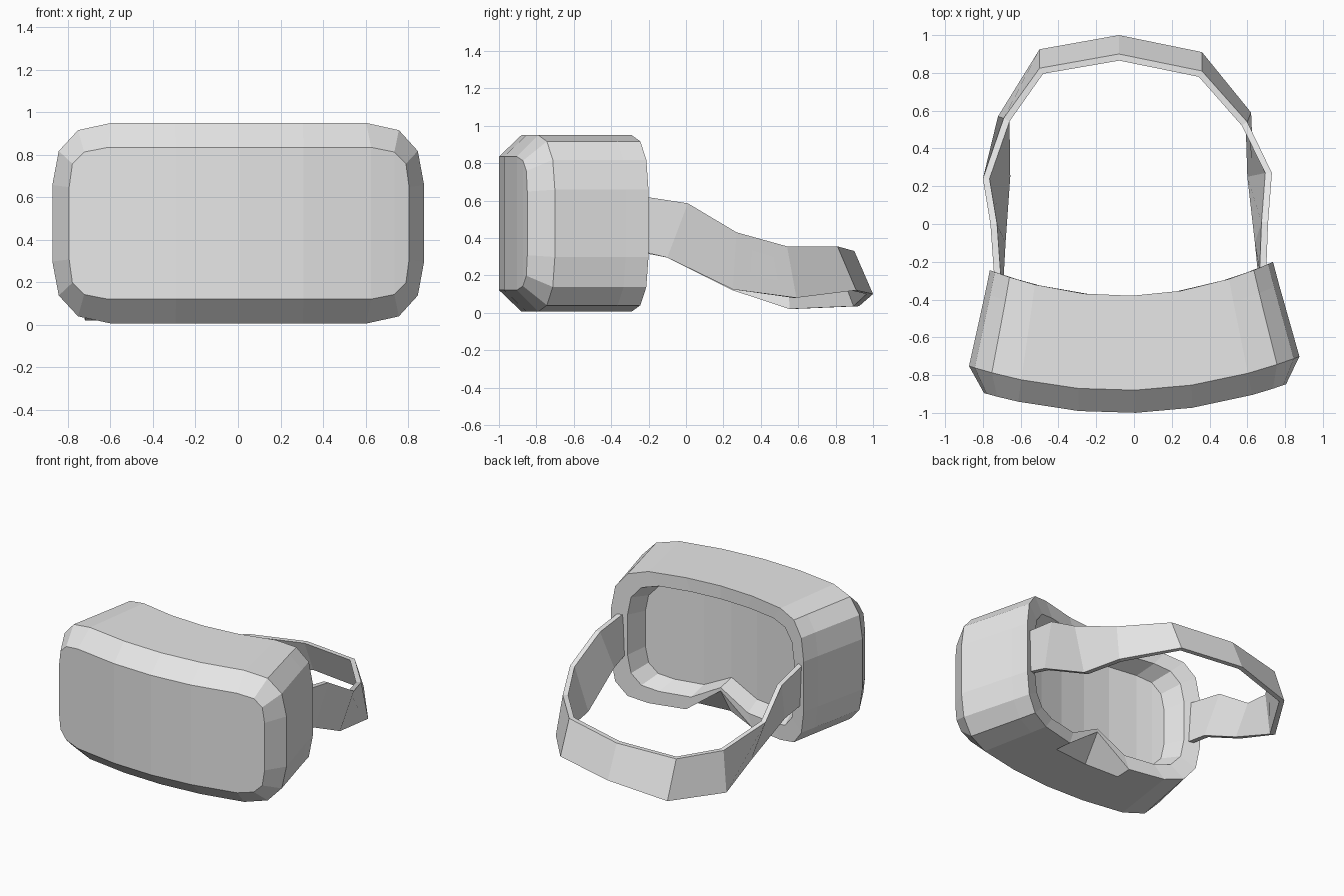
import bpy
import bmesh
from mathutils import Matrix, Vector

if "Cube" in bpy.data.objects:
    bpy.data.objects.remove(bpy.data.objects["Cube"])

grey = bpy.data.materials.new("light grey plastic")
grey.use_nodes = True
GREY = (0.8, 0.8, 0.8, 1)
grey.diffuse_color = GREY
grey.node_tree.nodes["Principled BSDF"].inputs["Base Color"].default_value = GREY


def finish(bm, name):
    bmesh.ops.recalc_face_normals(bm, faces=bm.faces)
    mesh = bpy.data.meshes.new(name)
    bm.to_mesh(mesh)
    bm.free()
    mesh.materials.append(grey)
    obj = bpy.data.objects.new(name, mesh)
    bpy.context.collection.objects.link(obj)
    return obj


def bridge(bm, a, b):
    n = len(a)
    for i in range(n):
        j = (i + 1) % n
        bm.faces.new((a[i], a[j], b[j], b[i]))


# Quarter outlines (x, height from the middle) of the rounded rectangles
FACE = [(0, .357), (.3, .357), (.62, .357), (.73, .335), (.785, .28), (.8, .17)]
BODY = [(0, .472), (.3, .472), (.6, .472), (.755, .438), (.845, .34), (.875, .18)]
MID_Z = 0.478
BOTTOM = 11  # index of the bottom centre point in a ring


def ring(bm, quarter, y, bow, sx=1.0, sz=1.0, nose=0.0):
    """Closed outline, bowed in y; nose lifts the bottom centre point."""
    right = quarter + [(x, -z) for x, z in reversed(quarter)]
    left = [(-x, z) for x, z in reversed(right[1:-1])]
    verts = []
    for i, (x, z) in enumerate(right + left):
        x *= sx
        lift = nose if i == BOTTOM else 0
        verts.append(bm.verts.new((x, y + bow * x * x, MID_Z + z * sz + lift)))
    return verts


def cap(bm, r):
    """Close a ring with vertical strips so the panel stays curved."""
    top = r[17:] + r[:6]
    low = r[16:5:-1]
    for i in range(len(top) - 1):
        bm.faces.new((top[i], top[i + 1], low[i + 1], low[i]))


# Headset body: front panel, bevel, shell, back rim with nose notch, recess
bm = bmesh.new()
rings = [
    ring(bm, FACE, -1.0, .2),
    ring(bm, BODY, -.88, .2),
    ring(bm, BODY, -.5, .255, .89),
    ring(bm, BODY, -.38, .28, .857, nose=.19),
    ring(bm, BODY, -.38, .28, .74, .8, nose=.12),
    ring(bm, BODY, -.51, .28, .69, .71, nose=.1),
]
for a, b in zip(rings, rings[1:]):
    bridge(bm, a, b)
cap(bm, rings[0])
cap(bm, rings[-1])
bm.transform(Matrix.Translation((-.02, 0, 0)) @ Matrix.Rotation(.029, 4, 'Z'))
finish(bm, "headset_body")

# Head strap: outer edge sections as (lower point, upper point)
SECTIONS = [
    ((.69, -.25, .33), (.70, -.25, .625)),
    ((.675, -.1, .295), (.71, .01, .585)),
    ((.635, .25, .125), (.73, .27, .43)),
    ((.62, .59, .08), (.60, .54, .355)),
    ((.36, .91, .12), (.36, .81, .355)),
    ((-.08, 1.0, .10), (-.08, .90, .33)),
    ((-.50, .925, .035), (-.50, .825, .30)),
    ((-.72, .57, .02), (-.69, .56, .31)),
    ((-.69, .25, .12), (-.80, .24, .42)),
    ((-.715, -.1, .295), (-.76, .0, .58)),
    ((-.725, -.28, .33), (-.74, -.28, .625)),
]
THICK = 0.035
bm = bmesh.new()
loops = []
for low, high in SECTIONS:
    inward = Vector((-.03 - low[0], .2 - low[1], 0)).normalized() * THICK
    if low[1] < .3:
        inward = Vector((-THICK if low[0] > 0 else THICK, 0, 0))
    low, high = Vector(low), Vector(high)
    loops.append([bm.verts.new(p) for p in (low, high, high + inward, low + inward)])
for a, b in zip(loops, loops[1:]):
    bridge(bm, a, b)
bm.faces.new(loops[0])
bm.faces.new(loops[-1])
finish(bm, "head_strap")
